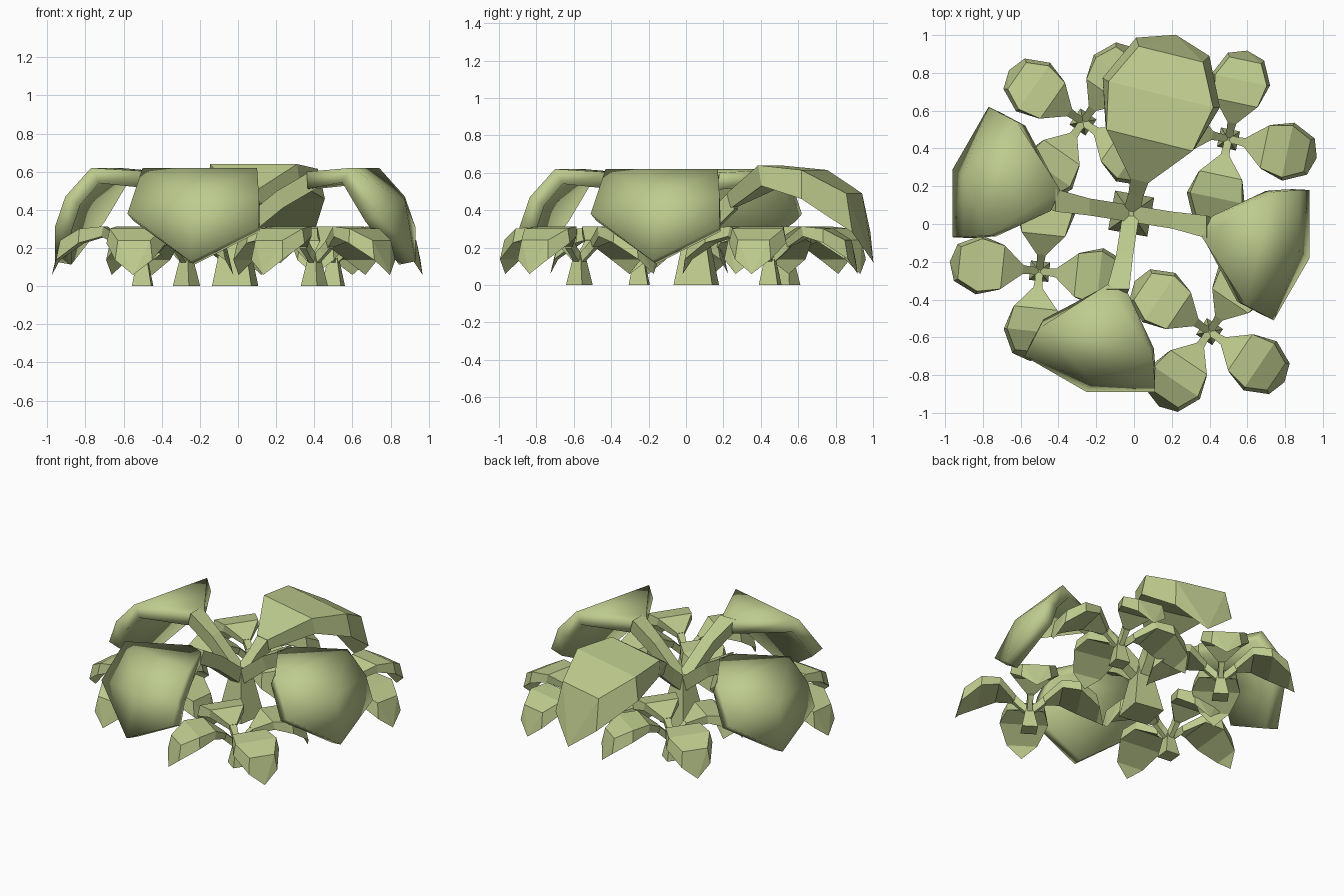
import bpy, bmesh, math
from mathutils import Matrix, Vector

if "Cube" in bpy.data.objects:
    bpy.data.objects.remove(bpy.data.objects["Cube"], do_unlink=True)

green = bpy.data.materials.new("pale olive green")
green.use_nodes = True
colour = (0.515, 0.597, 0.27, 1)
green.diffuse_color = colour
green.node_tree.nodes["Principled BSDF"].inputs["Base Color"].default_value = colour


def add_object(name, points, faces, matrix):
    """Make one flat-shaded mesh part."""
    mesh = bpy.data.meshes.new(name)
    mesh.from_pydata([matrix @ Vector(p) for p in points], [], faces)
    bm = bmesh.new()
    bm.from_mesh(mesh)
    bmesh.ops.recalc_face_normals(bm, faces=bm.faces)
    bm.to_mesh(mesh)
    bm.free()
    mesh.materials.append(green)
    obj = bpy.data.objects.new(name, mesh)
    bpy.context.collection.objects.link(obj)
    return obj


def square_tube(name, rings, matrix):
    """Four-sided tube from rings of corner points."""
    points = [p for ring in rings for p in ring]
    faces = [tuple(range(4)), tuple(range(len(points) - 4, len(points)))]
    for i in range(0, len(points) - 4, 4):
        for j in range(4):
            k = (j + 1) % 4
            faces.append((i + j, i + k, i + k + 4, i + j + 4))
    add_object(name, points, faces, matrix)


def stem(name, path, matrix):
    """Stem along points given as x, y, top height and half width."""
    depth = 0.09
    rings = []
    for x, y, z, w in path:
        rings.append([(x, y - w, z), (x, y + w, z),
                      (x + depth / 3, y + w * 0.8, z - depth),
                      (x + depth / 3, y - w * 0.8, z - depth)])
    square_tube(name, rings, matrix)


def trunk(name, matrix):
    rings = []
    for half, z in ((0.105, 0), (0.065, 0.22), (0.045, 0.33)):
        rings.append([(-half, -half, z), (half, -half, z), (half, half, z), (-half, half, z)])
    square_tube(name, rings, matrix)


# Rounded leaf: a domed top, flared side walls and a pointed tip, x runs outward
def round_leaf(name, matrix):
    top = [(0.18, 0.05, 0.49), (0.40, 0.235, 0.64), (0.65, 0.285, 0.615), (0.87, 0.175, 0.49)]
    skirt = [(0.20, 0.04, 0.41), (0.42, 0.245, 0.53), (0.66, 0.32, 0.46), (0.91, 0.20, 0.28)]
    points = []
    for row in (top, skirt):
        for side in (1, -1):
            points += [(x, side * y, z) for x, y, z in row]
    tip = len(points)
    points.append((0.976, 0, 0.12))
    faces = [(0, 4, 12, 8), (3, 7, tip), (3, 11, tip), (7, 15, tip), (11, 15, tip)]
    for i in range(3):
        for a, b in ((0, 4), (8, 12), (0, 8), (4, 12)):
            faces.append((a + i, a + i + 1, b + i + 1, b + i))
    add_object(name + "_leaf", points, faces, matrix)
    path = [(0, 0, 0.32, 0.045), (0.10, 0, 0.41, 0.04), (0.19, 0, 0.495, 0.05)]
    stem(name + "_stem", path, matrix)


# Broad canopy leaf with a lopsided drooping outer half
def broad_leaf(name, matrix):
    points = [(0.375, -0.125, 0.60), (0.425, -0.015, 0.60),
              (0.605, -0.485, 0.62), (0.755, 0.115, 0.62),
              (0.89, 0.125, 0.47), (0.945, 0.125, 0.31),
              (0.945, -0.235, 0.13), (0.755, -0.565, 0.38), (0.89, -0.20, 0.45)]
    rim = (2, 3, 4, 5, 6, 7)
    faces = [(0, 1, 3, 2)]
    faces += [(a, b, 8) for a, b in zip(rim, rim[1:] + rim[:1])]
    leaf = add_object(name + "_leaf", points, faces, matrix)
    if leaf.data.polygons[0].normal.z < 0:
        leaf.data.flip_normals()
    shell = leaf.modifiers.new("thickness", "SOLIDIFY")
    shell.thickness = 0.09
    shell.offset = -1
    for other in bpy.context.selected_objects:
        other.select_set(False)
    leaf.select_set(True)
    bpy.context.view_layer.objects.active = leaf
    bpy.ops.object.shade_smooth_by_angle(angle=math.radians(28))
    path = [(0, 0, 0.32, 0.045), (0.22, -0.035, 0.50, 0.045), (0.40, -0.07, 0.605, 0.06)]
    stem(name + "_stem", path, matrix)


def placed(x, y, scale, degrees):
    return (Matrix.Translation((x, y, 0))
            @ Matrix.Rotation(math.radians(degrees), 4, "Z") @ Matrix.Scale(scale, 4))


# Tall central plant
hub = (-0.015, 0.055)
trunk("central_trunk", placed(*hub, 1, -10))
for side, angle in (("front", -90), ("left", 0), ("right", 180)):
    broad_leaf("canopy_" + side, placed(*hub, 1, angle))
round_leaf("canopy_back", placed(*hub, 1, 76))

# Four low plants around it
small_plants = {
    "front_right": (-0.50, -0.25, 174),
    "front_left": (0.40, -0.57, 146),
    "back_left": (0.50, 0.45, 78),
    "back_right": (-0.27, 0.54, 145),
}
for place, (x, y, turn) in small_plants.items():
    trunk(place + "_small_trunk", placed(x, y, 0.49, turn))
    for n in range(4):
        round_leaf(f"{place}_small_{n + 1}", placed(x, y, 0.49, turn + 90 * n))
